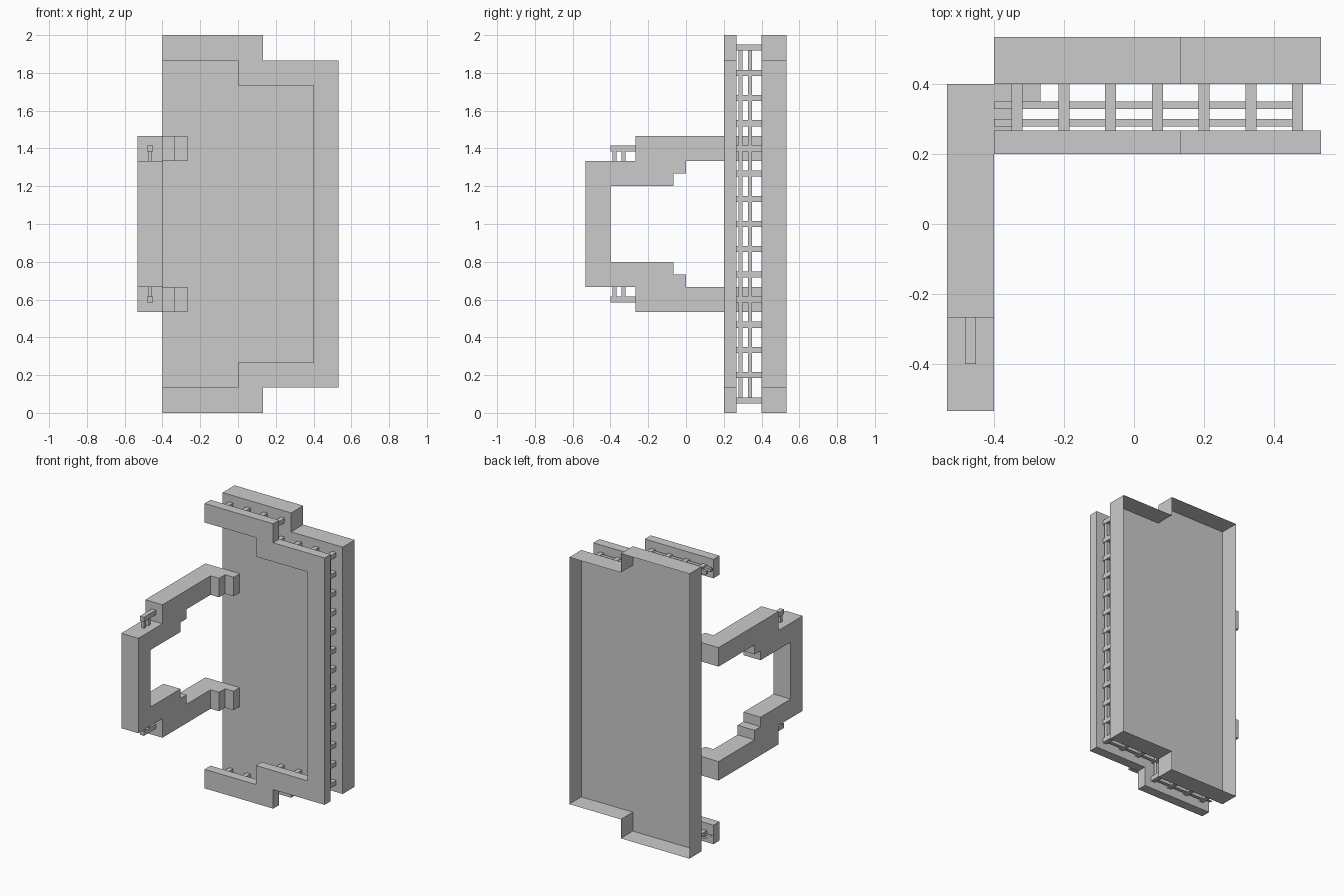
import bpy, bmesh

if "Cube" in bpy.data.objects:
    bpy.data.objects.remove(bpy.data.objects["Cube"])

U = 2 / 15   # module that every size is based on


def finish(name, bm):
    bmesh.ops.recalc_face_normals(bm, faces=bm.faces)
    mesh = bpy.data.meshes.new(name)
    bm.to_mesh(mesh)
    bm.free()
    obj = bpy.data.objects.new(name, mesh)
    bpy.context.collection.objects.link(obj)
    return obj


def prism(name, points, depth, open_end=False):
    """Extrude a closed outline of 3D points along the depth vector."""
    bm = bmesh.new()
    near = [bm.verts.new(p) for p in points]
    far = [bm.verts.new([a + b for a, b in zip(p, depth)]) for p in points]
    n = len(points)
    bm.faces.new(near)
    if not open_end:
        bm.faces.new(far)
    for i in range(n):
        j = (i + 1) % n
        bm.faces.new((near[i], near[j], far[j], far[i]))
    return finish(name, bm)


def add_box(bm, lo, hi):
    verts = bmesh.ops.create_cube(bm, size=1)["verts"]
    for v in verts:
        v.co = [(a + b) / 2 + c * (b - a) for a, b, c in zip(lo, hi, v.co)]


def mirrored(half):
    """Complete a profile by reflecting its upper half about z = 1."""
    return half + [(a, 2 - z) for a, z in reversed(half)]


# Stepped back panel: a thin tray open to the rear
outer = mirrored([(-3*U, 2), (U, 2), (U, 2 - U), (4*U, 2 - U)])
# go round the left side, top step, right side, bottom step
prism("back_panel", [(x, 3*U, z) for x, z in outer], (0, U, 0), open_end=True)

# Front frame: C-shaped border, open on the left
inner = mirrored([(-3*U, 2 - U), (0, 2 - U), (0, 2 - 2*U), (3*U, 2 - 2*U)])
frame = outer + inner[::-1]
prism("front_frame", [(x, 1.5*U, z) for x, z in frame], (0, U/2, 0))

# Spacer rods between frame and panel, joined by a pair of thin rails
half = [(-2.5*U + i*U, 2 - U/2) for i in range(4)]
half += [(0.5*U + i*U, 2 - 1.5*U) for i in range(4)]
half += [(3.5*U, 2 - (2.5 + i)*U) for i in range(5)]
path = half + [(3.5*U, 1)] + [(x, 2 - z) for x, z in reversed(half)]
R, T = 0.016, 0.011
bm = bmesh.new()
for x, z in path:
    add_box(bm, (x - R, 2*U, z - R), (x + R, 3*U, z + R))
finish("spacer_rods", bm)

bm = bmesh.new()
rail_path = [(-3*U, 2 - U/2)] + path + [(-3*U, U/2)]
for y in (0.289, 0.339):
    for (x0, z0), (x1, z1) in zip(rail_path, rail_path[1:]):
        add_box(bm, (min(x0, x1) - T*(x0 == x1), y - T, min(z0, z1) - T*(z0 == z1)),
                (max(x0, x1) + T*(x0 == x1), y + T, max(z0, z1) + T*(z0 == z1)))
finish("spacer_rails", bm)

# Side handle: stepped bracket profile extruded across its width
outside = mirrored([(3*U, 1 + 3.5*U), (-2*U, 1 + 3.5*U), (-2*U, 1 + 2.5*U), (-4*U, 1 + 2.5*U)])
inside = mirrored([(3*U, 1 + 2.5*U), (0, 1 + 2.5*U), (0, 1 + 2*U), (-U/2, 1 + 2*U),
                   (-U/2, 1 + 1.5*U), (-3*U, 1 + 1.5*U)])
prism("side_handle", [(-4*U, y, z) for y, z in outside + inside[::-1]], (U, 0, 0))

# Stepped feet that join the handle arms to the panel
foot = [(-3*U, 2*U), (-2.5*U, 2*U), (-2.5*U, 2.5*U), (-2*U, 2.5*U), (-2*U, 3*U), (-3*U, 3*U)]
for label, z in (("upper", 1 + 2.5*U), ("lower", 1 - 3.5*U)):
    prism(label + "_handle_foot", [(x, y, z) for x, y in foot], (0, 0, U))

# Small pegs on the handle, each a rod on two thin legs
for label, s in (("upper", 1), ("lower", -1)):
    bm = bmesh.new()
    x, z, base = -3.5*U, 1 + s*3*U, 1 + s*2.5*U
    add_box(bm, (x - R, -3*U, z - R), (x + R, -2*U, z + R))
    for y in (-0.379, -0.331):
        add_box(bm, (x - T, y - T, min(z, base)), (x + T, y + T, max(z, base)))
    finish(label + "_handle_peg", bm)
